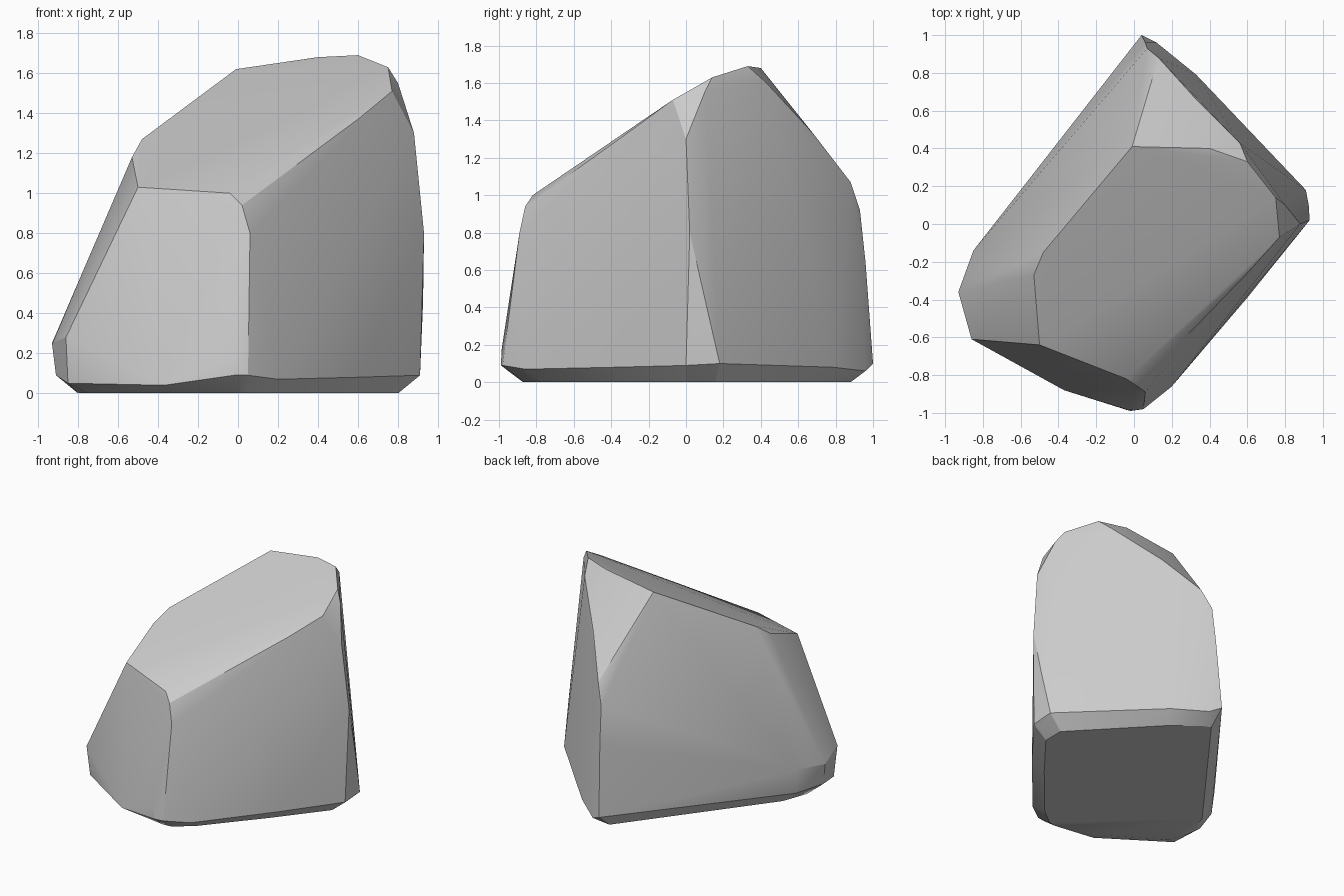
import bpy, bmesh, math

# Lower rim of the boulder, just above the ground
rim = [(-.91, -.37, .09), (-.85, -.58, .05), (-.37, -.88, .04), (-.02, -.99, .09),
       (.05, -.98, .09), (.2, -.86, .07), (.6, -.39, .08), (.91, .0, .09),
       (.91, .18, .1), (.33, .79, .08), (.12, .96, .06), (.04, 1.0, .1),
       (-.83, -.15, .08)]

# Sloping front facet and left flank corners
flank = [(-.93, -.36, .25), (-.86, -.61, .28), (-.85, -.14, .27), (-.03, -.985, .18),
         (.05, -.96, .25), (.06, -.89, .8), (.93, .02, .8), (.925, .1, .45),
         (.06, .96, .64)]

# Chamfered edge of the tilted top facet
crown = [(.02, -.86, .94), (-.04, -.82, 1.0), (-.5, -.64, 1.03), (-.53, -.27, 1.18),
         (-.48, -.15, 1.27), (-.01, .41, 1.62), (.4, .4, 1.68), (.6, .33, 1.69),
         (.75, .14, 1.63), (.8, .1, 1.55), (.77, -.07, 1.51), (.6, -.26, 1.37),
         (.88, .0, 1.3)]

# Back facet under the peak
back = [(.07, .93, .92), (.13, .88, 1.07), (.31, .68, 1.33), (.56, .43, 1.6)]

# Slightly inset flat underside
underside = [(x * .88, y * .88, 0) for x, y, z in rim]

# Wrap all the corners in one faceted stone
bm = bmesh.new()
for p in rim + flank + crown + back + underside:
    bm.verts.new(p)
hull = bmesh.ops.convex_hull(bm, input=bm.verts)
loose = [v for v in bm.verts if not v.link_faces]
bmesh.ops.delete(bm, geom=loose, context='VERTS')
bmesh.ops.recalc_face_normals(bm, faces=bm.faces)
mesh = bpy.data.meshes.new("boulder")
bm.to_mesh(mesh)
bm.free()
boulder = bpy.data.objects.new("boulder", mesh)
bpy.context.collection.objects.link(boulder)

# Soft shading inside each facet, sharp ridges between facets
bpy.context.view_layer.objects.active = boulder
boulder.select_set(True)
bpy.ops.object.shade_smooth_by_angle(angle=math.radians(25))
